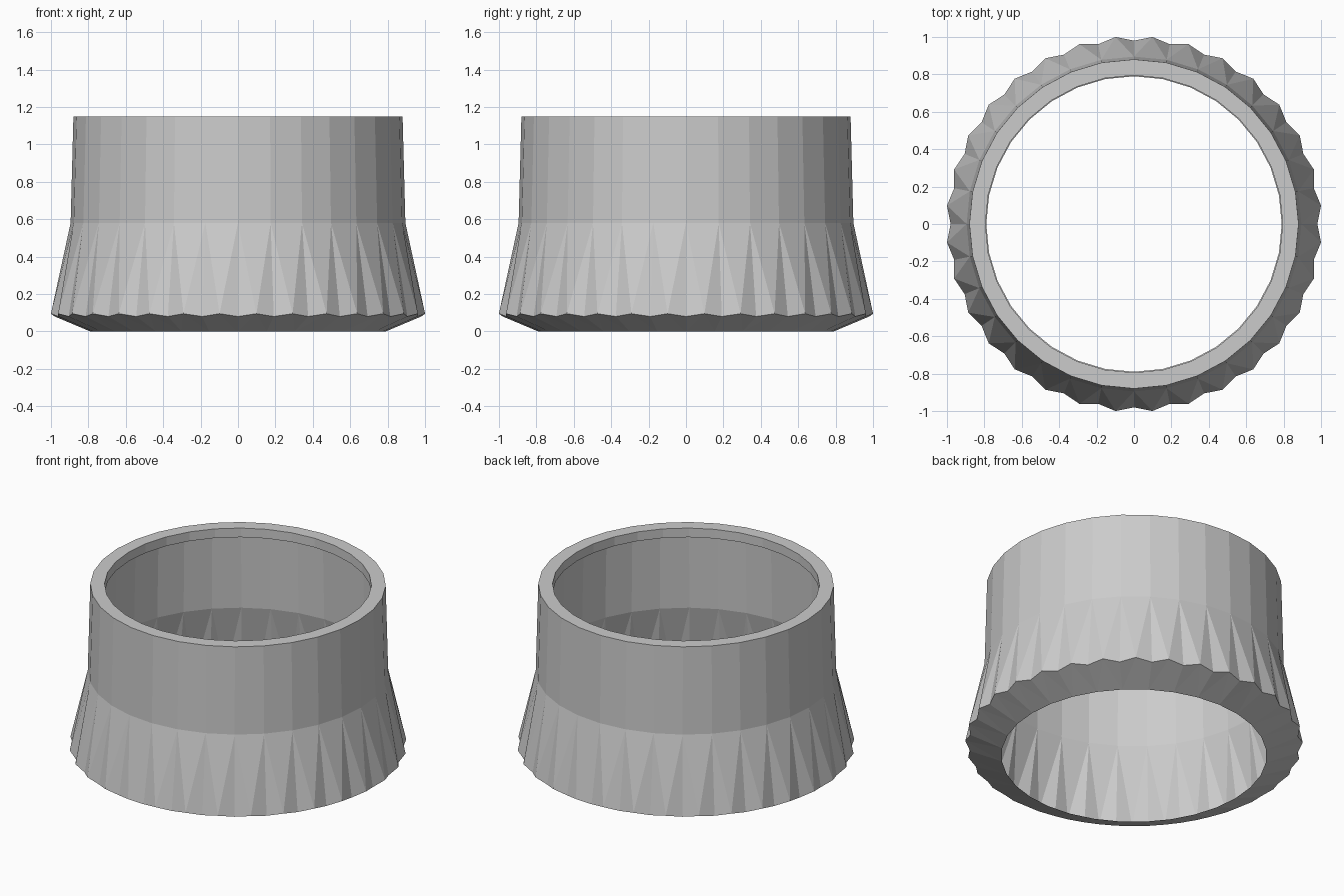
import bpy, bmesh
from math import cos, sin, pi

if "Cube" in bpy.data.objects:
    bpy.data.objects.remove(bpy.data.objects["Cube"])

N = 32                      # sides of the ring, one flute per side
STEP = 2 * pi / N
bm = bmesh.new()


def ring(radius, z, offset=0.0):
    return [bm.verts.new((radius * cos((i + offset) * STEP),
                          radius * sin((i + offset) * STEP), z)) for i in range(N)]


def bridge(lower, upper):
    for i in range(N):
        j = (i + 1) % N
        bm.faces.new((lower[i], lower[j], upper[j], upper[i]))


# Rings from the bottom opening up to the inner lip
opening = ring(0.79, 0.0)
valley = ring(0.98, 0.08)
peak = ring(1.005, 0.095, 0.5)
waist = ring(0.895, 0.58)
top = ring(0.88, 1.15)
rim = ring(0.795, 1.15)
lip = ring(0.795, 1.09)

# Collar, flat rim and short inner lip
bridge(waist, top)
bridge(top, rim)
bridge(rim, lip)

# Fluted skirt and sloping underside
for i in range(N):
    j = (i + 1) % N
    bm.faces.new((valley[i], peak[i], waist[i]))
    bm.faces.new((peak[i], valley[j], waist[j]))
    bm.faces.new((peak[i], waist[j], waist[i]))
    bm.faces.new((opening[i], peak[i], valley[i]))
    bm.faces.new((opening[j], valley[j], peak[i]))
    bm.faces.new((opening[i], opening[j], peak[i]))

bmesh.ops.recalc_face_normals(bm, faces=bm.faces)
mesh = bpy.data.meshes.new("fluted_collar")
bm.to_mesh(mesh)
bm.free()
collar = bpy.data.objects.new("fluted_collar", mesh)
bpy.context.collection.objects.link(collar)
